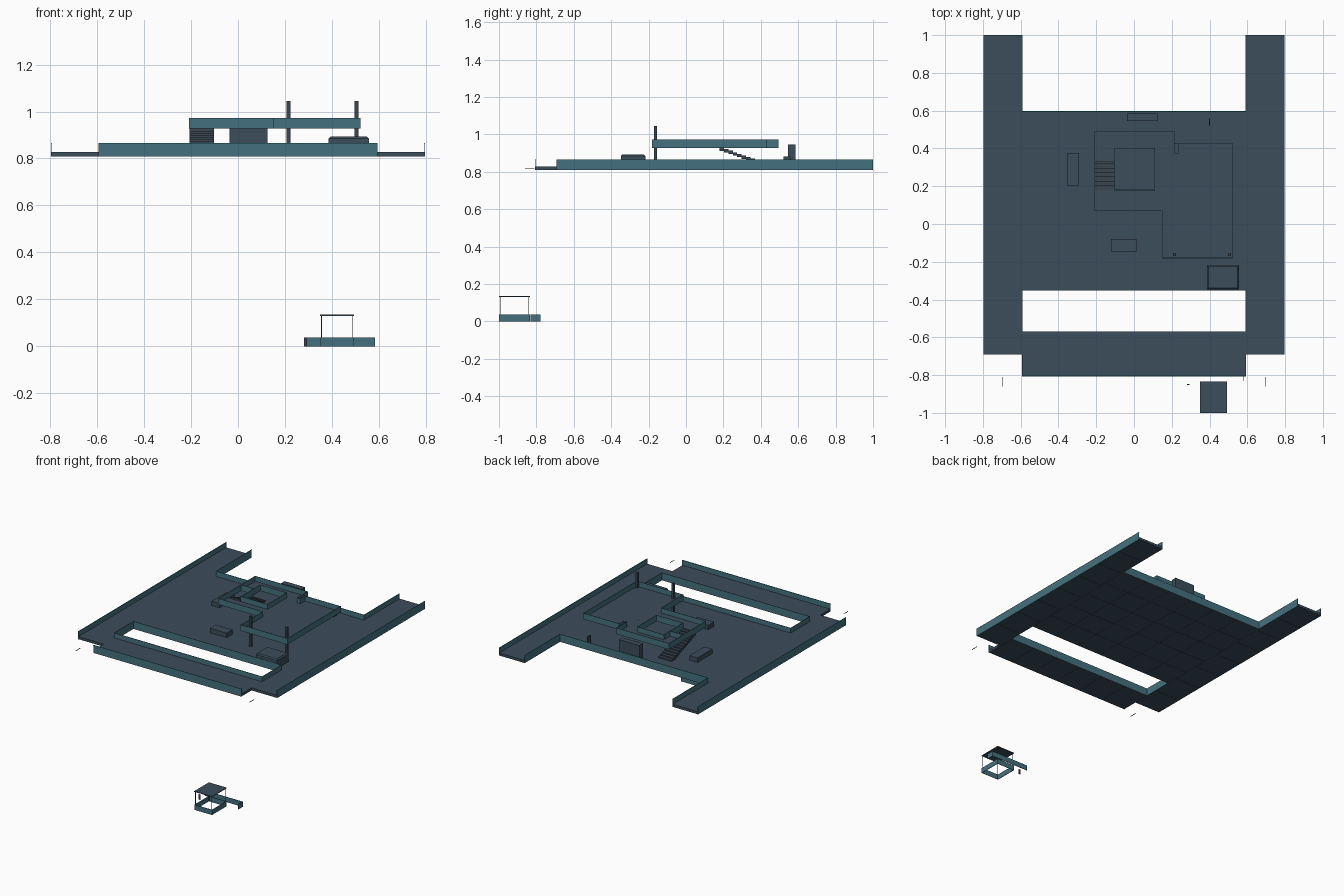
import bpy, bmesh
from mathutils import Matrix, Vector

if "Cube" in bpy.data.objects:
    bpy.data.objects.remove(bpy.data.objects["Cube"])


def material(name, rgb):
    m = bpy.data.materials.new(name)
    m.diffuse_color = (*rgb, 1)
    m.use_nodes = True
    m.node_tree.nodes["Principled BSDF"].inputs["Base Color"].default_value = m.diffuse_color
    return m


FLOOR = material("slate", (0.045, 0.075, 0.105))
WALL = material("dusty teal", (0.06, 0.165, 0.21))
TRIM = material("bright teal", (0.02, 0.30, 0.31))
DARK = material("dark slate", (0.04, 0.062, 0.082))


def build(name, boxes, mat):
    """One object from boxes (x0, x1, y0, y1, z0, z1)."""
    bm = bmesh.new()
    for x0, x1, y0, y1, z0, z1 in boxes:
        size = Vector((x1 - x0, y1 - y0, z1 - z0))
        mid = Vector((x0 + x1, y0 + y1, z0 + z1)) / 2
        bmesh.ops.create_cube(bm, size=1, matrix=Matrix.Translation(mid) @ Matrix.Diagonal((*size, 1)))
    me = bpy.data.meshes.new(name)
    bm.to_mesh(me)
    bm.free()
    me.materials.append(mat)
    ob = bpy.data.objects.new(name, me)
    bpy.context.collection.objects.link(ob)
    return ob


def run(points, z0, z1, t=0.003):
    """Thin upright wall boxes along an axis-aligned path."""
    h = t / 2
    return [(min(a[0], b[0]) - h, max(a[0], b[0]) + h, min(a[1], b[1]) - h, max(a[1], b[1]) + h, z0, z1)
            for a, b in zip(points, points[1:])]


def rect(x0, x1, y0, y1):
    return [(x0, y0), (x1, y0), (x1, y1), (x0, y1), (x0, y0)]


# main floor: two long side strips, the middle and the front strip
X, I = 0.795, 0.592
areas = [(-X, -I, -0.69, 1.0), (I, X, -0.69, 1.0), (-I, I, -0.35, 0.595), (-I, I, -0.805, -0.57)]
build("main_floor", [(*a, 0.813, 0.828) for a in areas], FLOOR)

# panels under the floor
panels = []
for x0, x1, y0, y1 in areas:
    nx, ny = max(1, round((x1 - x0) / 0.2)), max(1, round((y1 - y0) / 0.2))
    w, d = (x1 - x0) / nx, (y1 - y0) / ny
    panels += [(x0 + i * w + 0.001, x0 + (i + 1) * w - 0.001, y0 + j * d + 0.001, y0 + (j + 1) * d - 0.001,
                0.809, 0.8135) for i in range(nx) for j in range(ny)]
build("underside_panels", panels, FLOOR)

# parapets of the main floor
paths = [[(-X, -0.69), (-X, 0.998)], [(X, -0.69), (X, 0.998)],
         [(-I, 0.998), (-I, 0.595), (I, 0.595), (I, 0.998)],
         [(-I, -0.805), (I, -0.805)], rect(-I, I, -0.57, -0.35)]
build("main_parapet", [b for p in paths for b in run(p, 0.809, 0.864)], WALL)
build("parapet_trim", [b for p in paths[:4] for b in run(p, 0.864, 0.8655, 0.004)], TRIM)

# upper deck with a central well and a stair opening
L, R, A, B = -0.207, 0.212, -0.102, 0.11
deck = [(L, 0.15, 0.07, 0.18), (L, R, 0.4, 0.492), (L, A, 0.33, 0.4), (B, R, 0.18, 0.4),
        (0.15, R, -0.18, 0.18), (R, 0.52, -0.18, 0.428)]
build("upper_deck", [(*d, 0.929, 0.935) for d in deck], FLOOR)
deck_paths = [[(L, 0.07), (0.15, 0.07), (0.15, -0.18), (0.52, -0.18), (0.52, 0.428), (0.235, 0.428),
               (0.235, 0.375), (R, 0.375), (R, 0.492), (L, 0.492), (L, 0.07)],
              rect(A, B, 0.18, 0.4), [(L, 0.33), (A, 0.33)]]
build("upper_parapet", [b for p in deck_paths for b in run(p, 0.928, 0.972)], WALL)

# stairs down from the deck
n = 12
steps = []
for i in range(n):
    y, z = 0.18 + i * 0.0235, 0.93 - i * 0.0085
    steps.append((L, A, y, y + 0.0235, max(z - 0.018, 0.827), z))
build("stairs", steps, DARK)

# deck columns
build("deck_columns", [(x - 0.008, x + 0.008, -0.17, -0.154, 0.827, 1.045) for x in (0.215, 0.505)], DARK)

# crates, console and a small lever post
build("side_crate", [(-0.355, -0.292, 0.205, 0.375, 0.827, 0.861)], FLOOR)
build("front_crate", [(-0.122, 0.012, -0.146, -0.08, 0.827, 0.861)], FLOOR)
cover = build("machine_cover", [(0.386, 0.557, -0.348, -0.217, 0.827, 0.893)], FLOOR)
bm = bmesh.new()
bm.from_mesh(cover.data)
top = [e for e in bm.edges if all(v.co.z > 0.89 for v in e.verts)]
bmesh.ops.bevel(bm, geom=top, offset=0.008, segments=1, affect='EDGES')
bm.to_mesh(cover.data)
bm.free()
build("console", [(-0.036, 0.126, 0.545, 0.585, 0.827, 0.945)], FLOOR)
build("lever_post", [(0.396, 0.403, 0.522, 0.558, 0.827, 0.882)], DARK)

# small flat markers in front of the side strips
build("edge_markers", [(s * 0.695 - 0.002, s * 0.695 + 0.002, -0.86, -0.81, 0.816, 0.818) for s in (-1, 1)], DARK)

# lower shelter: roof, posts, low wall ring, outer wall and bollard
build("shelter_roof", [(0.35, 0.493, -1.0, -0.833, 0.13, 0.135)], FLOOR)
build("shelter_posts", [(x - 0.0015, x + 0.0015, y - 0.0015, y + 0.0015, 0, 0.131)
                        for x in (0.356, 0.487) for y in (-0.994, -0.84)], DARK)
build("shelter_wall", run(rect(0.352, 0.491, -0.9985, -0.836), 0, 0.037), WALL)
build("outer_wall", run([(0.282, -0.78), (0.582, -0.78), (0.582, -0.83)], 0, 0.037), WALL)
build("bollard", [(0.28, 0.294, -0.852, -0.848, 0, 0.037)], DARK)
